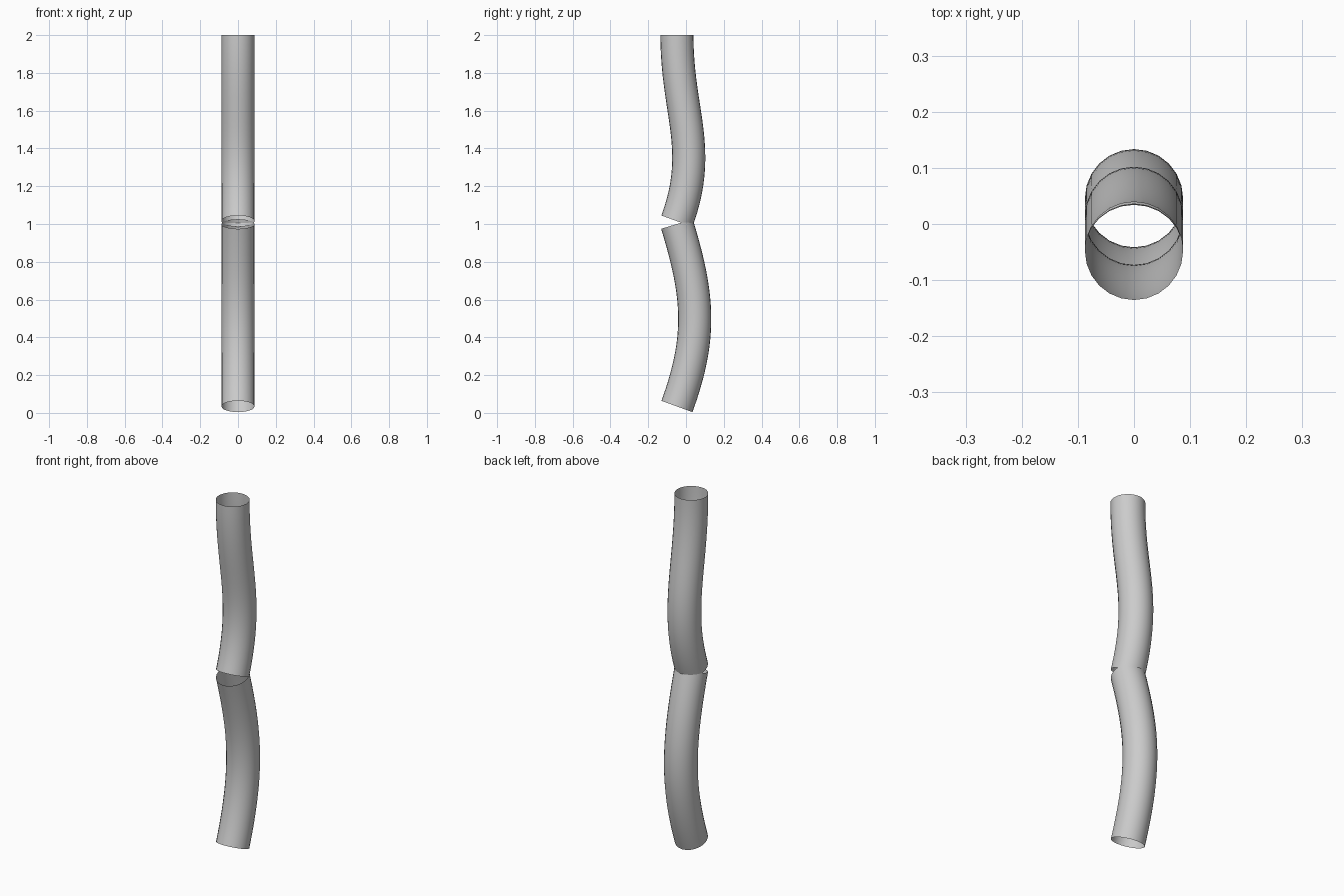
import bpy
from math import sin, cos, radians
from mathutils import Vector

if "Cube" in bpy.data.objects:
    bpy.data.objects.remove(bpy.data.objects["Cube"])

RADIUS = 0.0875


def tube(name, start, start_tilt, end, end_tilt, handle):
    """Open-ended tube swept along one Bezier segment in the YZ plane."""
    curve = bpy.data.curves.new(name, 'CURVE')
    curve.dimensions = '3D'
    curve.resolution_u = 32
    curve.bevel_depth = RADIUS
    curve.bevel_resolution = 10
    curve.use_fill_caps = False
    spline = curve.splines.new('BEZIER')
    spline.bezier_points.add(1)
    for point, (y, z), tilt in zip(spline.bezier_points, (start, end), (start_tilt, end_tilt)):
        a = radians(tilt)
        direction = Vector((0, sin(a), cos(a))) * handle
        point.handle_left_type = point.handle_right_type = 'FREE'
        point.co = (0, y, z)
        point.handle_left = point.co - direction
        point.handle_right = point.co + direction
    obj = bpy.data.objects.new(name, curve)
    bpy.context.collection.objects.link(obj)

    # Convert to a smooth-shaded mesh
    bpy.ops.object.select_all(action='DESELECT')
    obj.select_set(True)
    bpy.context.view_layer.objects.active = obj
    bpy.ops.object.convert(target='MESH')
    bpy.ops.object.shade_smooth_by_angle(angle=radians(40))


# Lower section: bows towards +y, leaning back at its top
tube("lower_tube", (-0.048, 0.034), 20, (-0.048, 1.0), -17, 0.395)

# Upper section: leans out at the bottom, then straightens to vertical
tube("upper_tube", (-0.048, 1.015), 20, (-0.048, 2.0), 0, 0.412)
